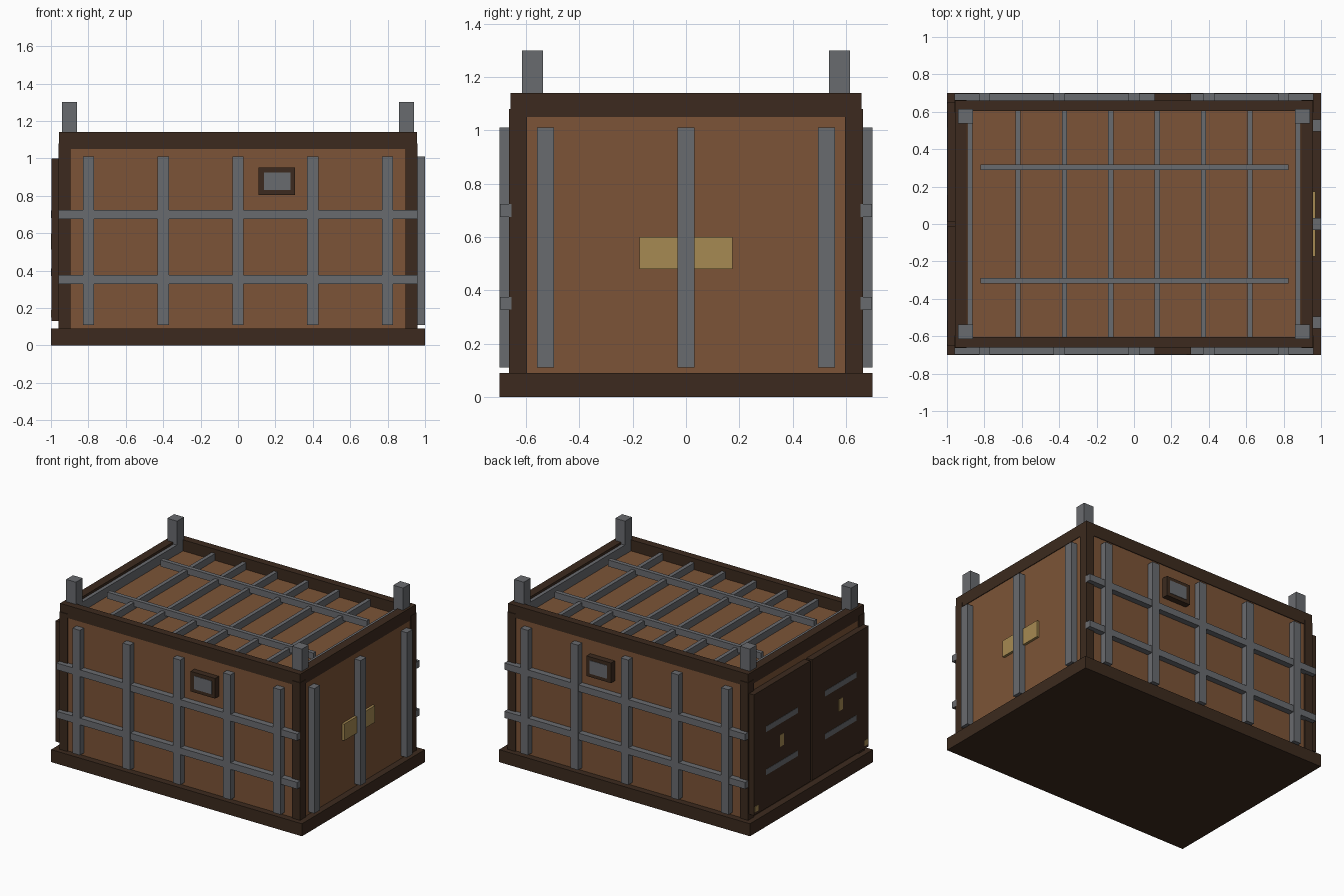
import bpy, bmesh
from mathutils import Vector

if "Cube" in bpy.data.objects:
    bpy.data.objects.remove(bpy.data.objects["Cube"])


def material(name, rgb):
    m = bpy.data.materials.new(name)
    lin = [((c / 255 + 0.055) / 1.055) ** 2.4 for c in rgb]
    m.diffuse_color = (*lin, 1)
    m.use_nodes = True
    m.node_tree.nodes["Principled BSDF"].inputs["Base Color"].default_value = m.diffuse_color
    return m


WOOD = material("wood", (124, 84, 55))
DARK = material("dark_wood", (60, 42, 30))
STEEL = material("steel", (105, 107, 111))
BRASS = material("brass", (166, 138, 82))


def box(name, mat, x, y, z):
    """Box from (min, max) ranges on each axis."""
    lo, hi = Vector((x[0], y[0], z[0])), Vector((x[1], y[1], z[1]))
    bm = bmesh.new()
    bmesh.ops.create_cube(bm, size=1)
    for v in bm.verts:
        v.co = (lo + hi) / 2 + Vector(a * b for a, b in zip(v.co, hi - lo))
    me = bpy.data.meshes.new(name)
    bm.to_mesh(me)
    bm.free()
    me.materials.append(mat)
    ob = bpy.data.objects.new(name, me)
    bpy.context.collection.objects.link(ob)
    return ob


def span(c, w):
    return (c - w / 2, c + w / 2)


def side(s, a, b):
    return tuple(sorted((s * a, s * b)))


# Base slab and panelled body
box("base", DARK, (-1, 1), (-0.7, 0.7), (0, 0.09))
box("body_panels", WOOD, (-0.952, 0.952), (-0.654, 0.654), (0.09, 1.06))

# Dark corner posts and top frame, steel lifting posts
for sx in (-1, 1):
    for sy in (-1, 1):
        box("corner_post", DARK, side(sx, 0.896, 0.96), side(sy, 0.596, 0.664), (0.09, 1.08))
        box("lifting_post", STEEL, side(sx, 0.862, 0.94), side(sy, 0.537, 0.615), (1.06, 1.30))
for s in (-1, 1):
    box("top_frame_long", DARK, (-0.957, 0.957), side(s, 0.605, 0.659), (1.05, 1.14))
    box("top_frame_short", DARK, side(s, 0.895, 0.957), (-0.605, 0.605), (1.05, 1.14))

# Roof ribs
for i in range(6):
    box("roof_rib", STEEL, span(-0.62 + i * 0.248, 0.028), (-0.605, 0.605), (1.06, 1.11))
for s in (-1, 1):
    box("roof_rail", STEEL, (-0.82, 0.825), span(s * 0.303, 0.03), (1.08, 1.127))
    box("roof_end_bar", STEEL, side(s, 0.864, 0.89), (-0.54, 0.54), (1.06, 1.127))

# Long sides: ribs, rails and a small vent
for s in (-1, 1):
    for i in range(5):
        box("side_rib", STEEL, span(-0.8 + i * 0.4, 0.06), side(s, 0.65, 0.70), (0.11, 1.01))
    for z in (0.352, 0.70):
        box("side_rail", STEEL, (-0.96, 0.96), side(s, 0.654, 0.697), span(z, 0.048))
    box("vent_frame", DARK, (0.11, 0.305), side(s, 0.65, 0.697), (0.805, 0.95))
    box("vent_panel", STEEL, (0.14, 0.28), side(s, 0.66, 0.70), (0.83, 0.925))

# Right end: ribs and brass plate
for y in (-0.527, 0, 0.527):
    box("end_rib", STEEL, (0.94, 1.0), span(y, 0.064), (0.11, 1.01))
box("brass_plate", BRASS, (0.94, 0.97), (-0.175, 0.175), (0.48, 0.60))

# Left end: double doors with nearly flush bars, latches and foot bolts
for s in (-1, 1):
    box("door", DARK, (-0.998, -0.945), side(s, 0.01, 0.652), (0.13, 1.0))
    for z in (0.39, 0.70):
        box("door_bar", STEEL, (-1.0, -0.98), span(s * 0.335, 0.36), span(z, 0.04))
    box("door_latch", BRASS, (-1.0, -0.98), span(s * 0.335, 0.045), span(0.555, 0.085))
    box("foot_bolt", BRASS, (-1.0, -0.98), span(s * 0.625, 0.04), span(0.17, 0.04))
